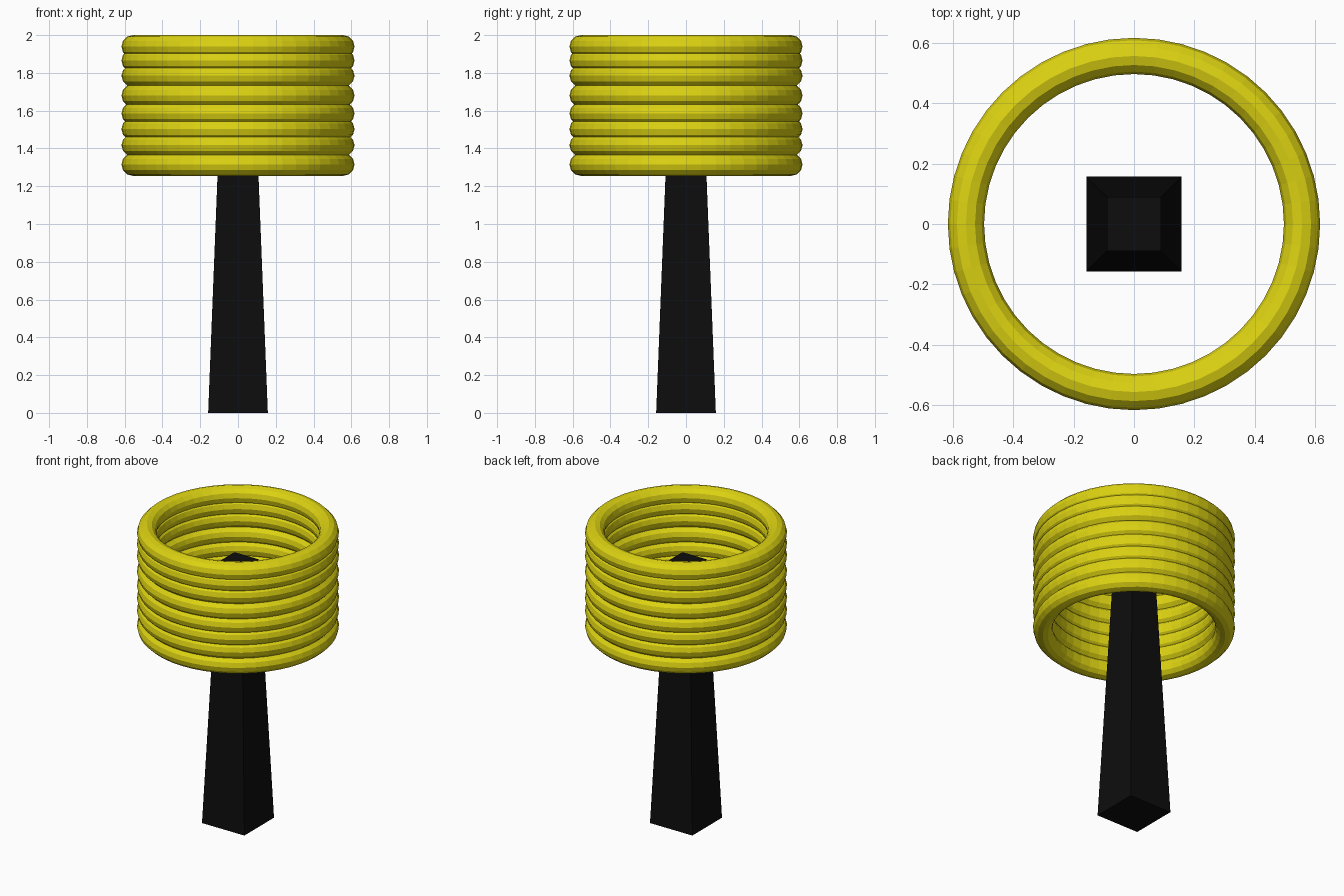
import bpy
import math

if "Cube" in bpy.data.objects:
    bpy.data.objects.remove(bpy.data.objects["Cube"])


def material(name, rgb):
    mat = bpy.data.materials.new(name)
    mat.diffuse_color = (*rgb, 1.0)
    mat.use_nodes = True
    mat.node_tree.nodes["Principled BSDF"].inputs["Base Color"].default_value = mat.diffuse_color
    return mat


yellow = material("yellow", (0.72, 0.65, 0.006))
black = material("black", (0.004, 0.004, 0.004))

# Square post tapering towards the top, open space around it inside the rings
BASE, TOP, HEIGHT = 0.158, 0.089, 1.75
bpy.ops.mesh.primitive_cone_add(
    vertices=4, radius1=BASE * math.sqrt(2), radius2=TOP * math.sqrt(2),
    depth=HEIGHT, location=(0, 0, HEIGHT / 2), rotation=(0, 0, math.pi / 4))
post = bpy.context.object
post.name = "tapered_post"
post.data.materials.append(black)
bpy.ops.object.transform_apply(location=False, rotation=True, scale=False)

# Stack of slightly unevenly spaced, overlapping rings
ring_heights = (1.315, 1.417, 1.502, 1.585, 1.68, 1.785, 1.866, 1.94)
for i, z in enumerate(ring_heights, 1):
    bpy.ops.mesh.primitive_torus_add(
        major_segments=48, minor_segments=12,
        major_radius=0.557, minor_radius=0.06, location=(0, 0, z))
    ring = bpy.context.object
    ring.name = f"ring_{i}"
    ring.data.materials.append(yellow)
